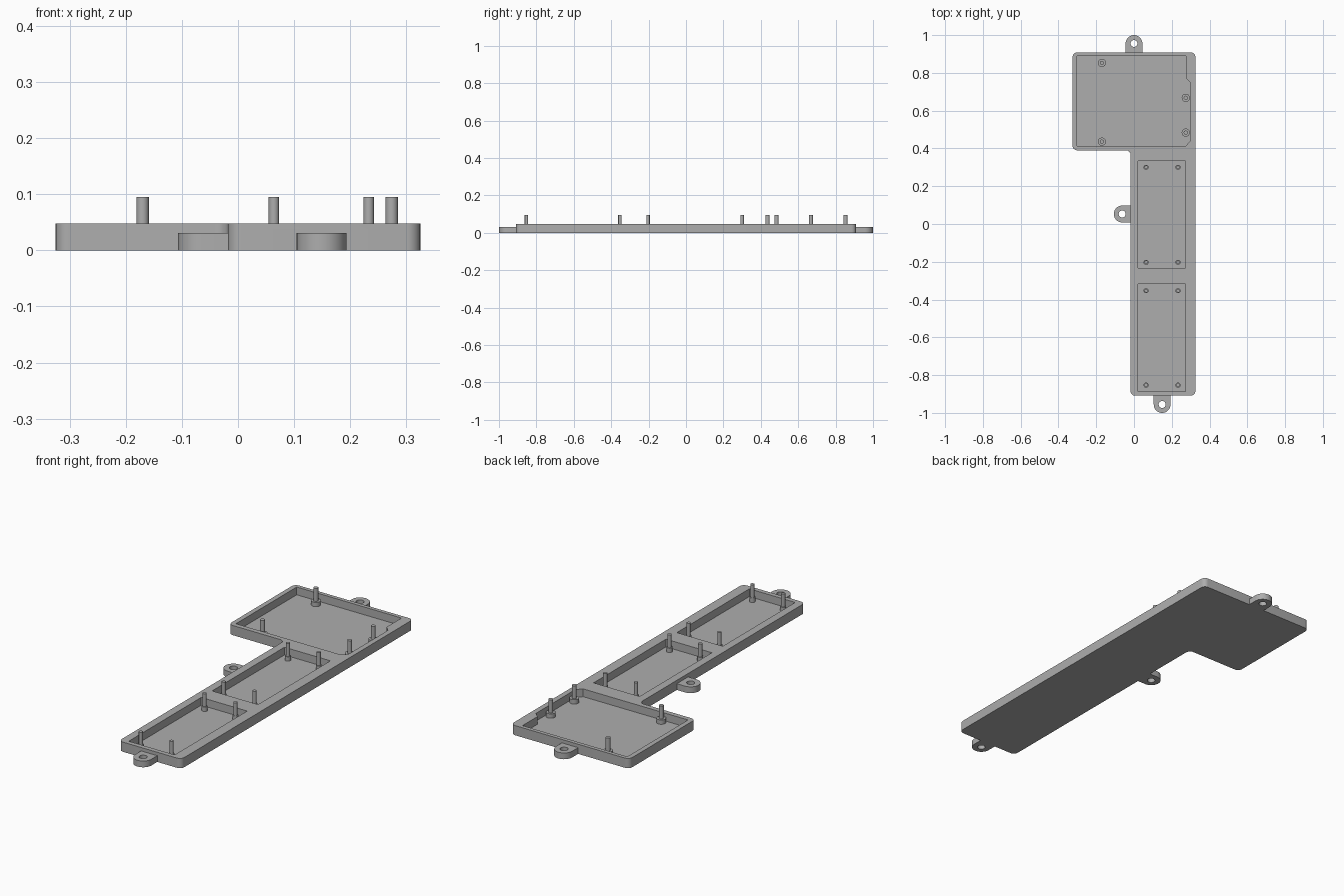
import bpy, bmesh, math
from mathutils import Vector

if "Cube" in bpy.data.objects:
    bpy.data.objects.remove(bpy.data.objects["Cube"])

grey = bpy.data.materials.new("plain grey")
grey.diffuse_color = (0.42, 0.42, 0.42, 1)
grey.use_nodes = True
grey.node_tree.nodes["Principled BSDF"].inputs["Base Color"].default_value = grey.diffuse_color

RIM, FLOOR, TAB_H, BASE_TOP, PIN_TOP = 0.048, 0.0095, 0.031, 0.031, 0.095


def rounded(points, r, steps=6):
    """Replace every corner of a polygon with a fillet of radius r."""
    out = []
    n = len(points)
    for i in range(n):
        p = Vector(points[i])
        a = (Vector(points[i - 1]) - p).normalized()
        b = (Vector(points[(i + 1) % n]) - p).normalized()
        half = a.angle(b) / 2
        centre = p + (a + b).normalized() * (r / math.sin(half))
        start = p + a * (r / math.tan(half)) - centre
        end = p + b * (r / math.tan(half)) - centre
        sweep = math.atan2(start.x * end.y - start.y * end.x, start.dot(end))
        for k in range(steps + 1):
            t = sweep * k / steps
            c, s = math.cos(t), math.sin(t)
            out.append((centre.x + start.x * c - start.y * s,
                        centre.y + start.x * s + start.y * c))
    return out


def circle(x, y, r, n=24):
    return [(x + r * math.cos(2 * math.pi * k / n),
             y + r * math.sin(2 * math.pi * k / n)) for k in range(n)]


def prism(name, points, z0, z1):
    bm = bmesh.new()
    face = bm.faces.new([bm.verts.new((x, y, z0)) for x, y in points])
    top = bmesh.ops.extrude_face_region(bm, geom=[face])["geom"]
    bmesh.ops.translate(bm, vec=(0, 0, z1 - z0),
                        verts=[v for v in top if isinstance(v, bmesh.types.BMVert)])
    bmesh.ops.recalc_face_normals(bm, faces=bm.faces)
    mesh = bpy.data.meshes.new(name)
    bm.to_mesh(mesh)
    bm.free()
    mesh.materials.append(grey)
    ob = bpy.data.objects.new(name, mesh)
    bpy.context.collection.objects.link(ob)
    return ob


def activate(ob):
    bpy.ops.object.select_all(action='DESELECT')
    ob.select_set(True)
    bpy.context.view_layer.objects.active = ob


def combine(ob, other, operation):
    mod = ob.modifiers.new("cut", 'BOOLEAN')
    mod.operation, mod.solver, mod.object = operation, 'EXACT', other
    activate(ob)
    bpy.ops.object.modifier_apply(modifier=mod.name)
    bpy.data.objects.remove(other)


def smooth(ob):
    activate(ob)
    bpy.ops.object.shade_smooth_by_angle(angle=math.radians(30))


def box(x0, x1, y0, y1):
    return [(x0, y0), (x1, y0), (x1, y1), (x0, y1)]


# L-shaped tray body
outline = [(-0.018, -0.909), (0.325, -0.909), (0.325, 0.909),
           (-0.325, 0.909), (-0.325, 0.39), (-0.018, 0.39)]
tray = prism("tray", rounded(outline, 0.024), 0, RIM)

# Recesses: one wide with a shallow side bulge, two narrow
wide = [(-0.301, 0.414), (0.274, 0.414), (0.299, 0.44), (0.299, 0.748),
        (0.274, 0.773), (0.274, 0.89), (-0.301, 0.89)]
for shape in (wide, box(0.021, 0.273, -0.233, 0.334), box(0.021, 0.273, -0.886, -0.318)):
    combine(tray, prism("recess_cutter", shape, FLOOR, 0.1), 'DIFFERENCE')

# Screw tabs: rounded end, straight sides running into the wall
R = 0.0445
for x, y, angle in ((0, 0.9555, 90), (0.149, -0.9555, 270), (-0.0625, 0.053, 180)):
    a = math.radians(angle)
    out, side = Vector((math.cos(a), math.sin(a))), Vector((-math.sin(a), math.cos(a)))
    c = Vector((x, y))
    shape = [c + out * R * math.cos(t) + side * R * math.sin(t)
             for t in (math.pi * (k / 16 - 0.5) for k in range(17))]
    shape += [c - out * 0.054 + side * R, c - out * 0.054 - side * R]
    tab = prism("screw_tab", [tuple(p) for p in shape], 0, TAB_H)
    combine(tab, prism("hole_cutter", circle(x, y, 0.0185), -0.05, 0.1), 'DIFFERENCE')
    combine(tray, tab, 'UNION')
smooth(tray)


# Stepped standoff: wide base with a thin locating pin
def standoff(x, y, base_r, pin_r):
    ob = prism("standoff", circle(x, y, base_r), FLOOR - 0.002, BASE_TOP)
    combine(ob, prism("pin", circle(x, y, pin_r), FLOOR, PIN_TOP), 'UNION')
    smooth(ob)


for x, y in ((-0.17, 0.853), (-0.17, 0.436), (0.274, 0.668), (0.274, 0.484)):
    standoff(x, y, 0.0215, 0.011)
for x in (0.064, 0.233):
    for y in (0.3, -0.203, -0.353, -0.853):
        standoff(x, y, 0.0135, 0.0093)
